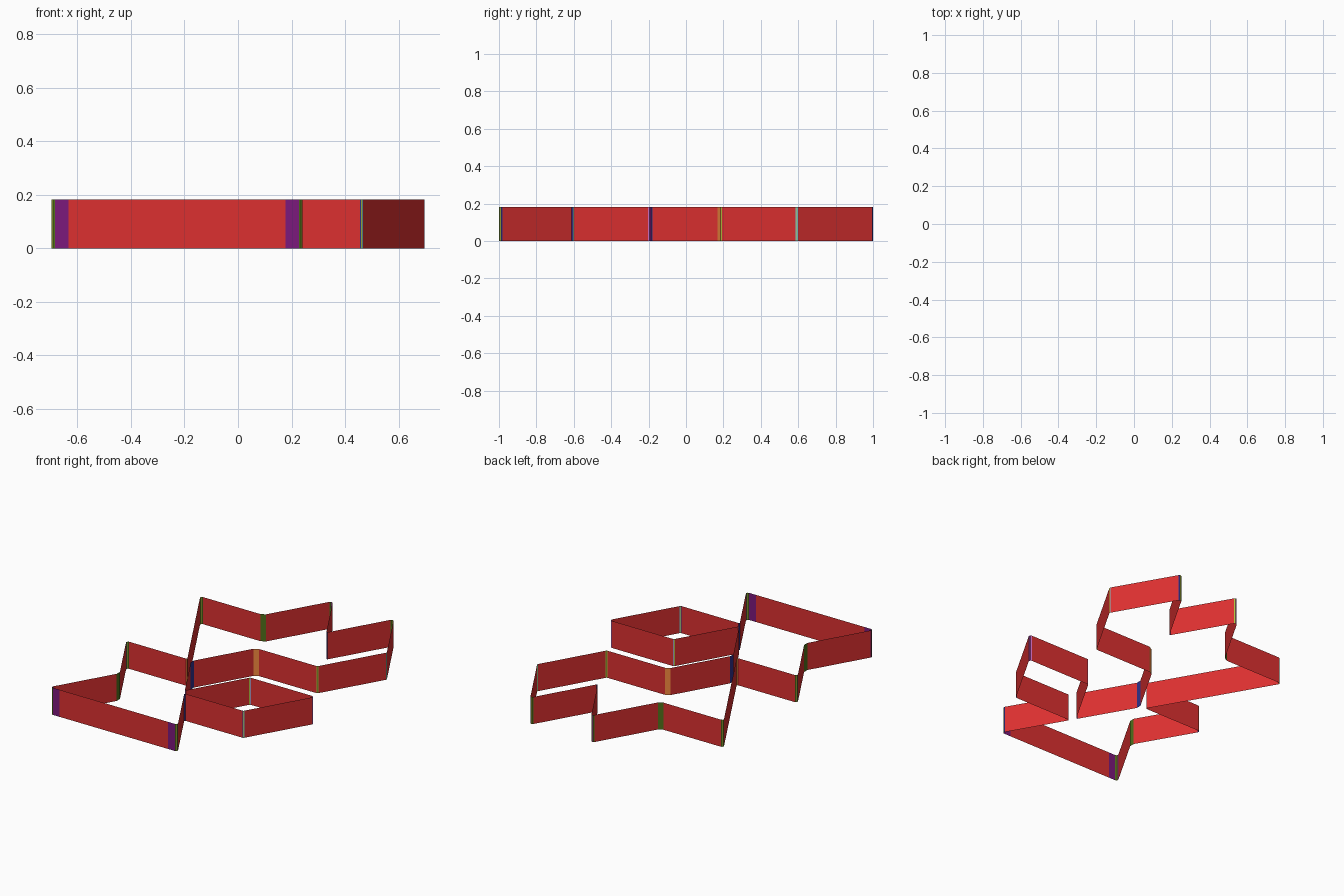
import bpy, bmesh
from math import sin, cos, radians, tan
from mathutils import Vector

if "Cube" in bpy.data.objects:
    bpy.data.objects.remove(bpy.data.objects["Cube"])

# Triangular-lattice outline, pushed outward a little so the necks open up
R, H = 0.0125, 0.183
ROW = (2 - 2 * R) / 5
L = ROW / sin(radians(60))

def lattice(i, j):
    return Vector((-1.5 * L + i * L + j * L / 2, -1 + R + j * ROW))

OUTLINE = [(0, 0), (2, 0), (1, 1), (2, 1), (2, 2), (1, 2), (1, 1), (0, 2), (0, 3), (1, 3),
           (1, 4), (0, 5), (0, 4), (-1, 5), (-1, 4), (-2, 4), (0, 2), (-1, 2), (0, 1)]

COLOURS = {"red": (0.72, 0.03, 0.03), "purple": (0.2, 0.01, 0.2), "green": (0.08, 0.16, 0.01),
           "lime": (0.45, 0.55, 0.05), "navy": (0.03, 0.03, 0.25), "pink": (0.6, 0.15, 0.5),
           "cyan": (0.2, 0.55, 0.6), "orange": (0.9, 0.25, 0.05)}
NAMES = list(COLOURS)

# Facet colours at each corner, in outline order
CORNERS = ["purple lime green", "green lime navy", "navy", "navy lime cyan", "pink purple pink",
           "pink cyan lime", "pink", "navy", "orange", "lime green lime", "cyan lime cyan",
           "navy lime green", "navy", "lime pink green", "green", "green lime green", "orange",
           "green lime navy", "green"]

def normal(d):
    return Vector((d.y, -d.x))

pts = [lattice(*p) for p in OUTLINE]
n = len(pts)
path = []          # (point, colour of the wall that starts there)
for k in range(n):
    v = pts[k]
    a = (v - pts[k - 1]).normalized()
    b = (pts[(k + 1) % n] - v).normalized()
    turn = a.x * b.y - a.y * b.x
    cols = CORNERS[k].split()
    sharp = a.dot(b) < 0
    if turn > 0:   # outer corner: small three-facet rounding
        angle = radians(120 if sharp else 60)
        na = normal(a)
        corner = []
        for s in range(4):
            t = angle * s / 3
            corner.append(v + R * Vector((na.x * cos(t) - na.y * sin(t),
                                          na.x * sin(t) + na.y * cos(t))))
    else:          # inner corner: single chamfer
        half = radians(60 if sharp else 30)
        m = v + (normal(a) + normal(b)).normalized() * R / cos(half)
        cut = 0.008 if sharp else 0.02
        corner = [m - a * cut, m + b * cut]
    # Purple end strips on the long front wall
    if k == 1:
        path.append((corner[0] - a * 0.05, "purple"))
    for i, p in enumerate(corner):
        path.append((p, cols[i] if i < len(corner) - 1 else "red"))
    if k == 0:
        path[-1] = (path[-1][0], "purple")
        path.append((corner[-1] + b * 0.05, "red"))

# Open upright wall, one quad per path step
bm = bmesh.new()
low = [bm.verts.new((p.x, p.y, 0)) for p, _ in path]
top = [bm.verts.new((p.x, p.y, H)) for p, _ in path]
for i, (_, colour) in enumerate(path):
    j = (i + 1) % len(path)
    f = bm.faces.new((low[i], low[j], top[j], top[i]))
    f.material_index = NAMES.index(colour)
mesh = bpy.data.meshes.new("outline_wall")
bm.to_mesh(mesh)
bm.free()
for name, rgb in COLOURS.items():
    mat = bpy.data.materials.new(name)
    mat.diffuse_color = (*rgb, 1)
    mat.use_nodes = True
    mat.node_tree.nodes["Principled BSDF"].inputs["Base Color"].default_value = mat.diffuse_color
    mesh.materials.append(mat)
wall = bpy.data.objects.new("outline_wall", mesh)
bpy.context.collection.objects.link(wall)
